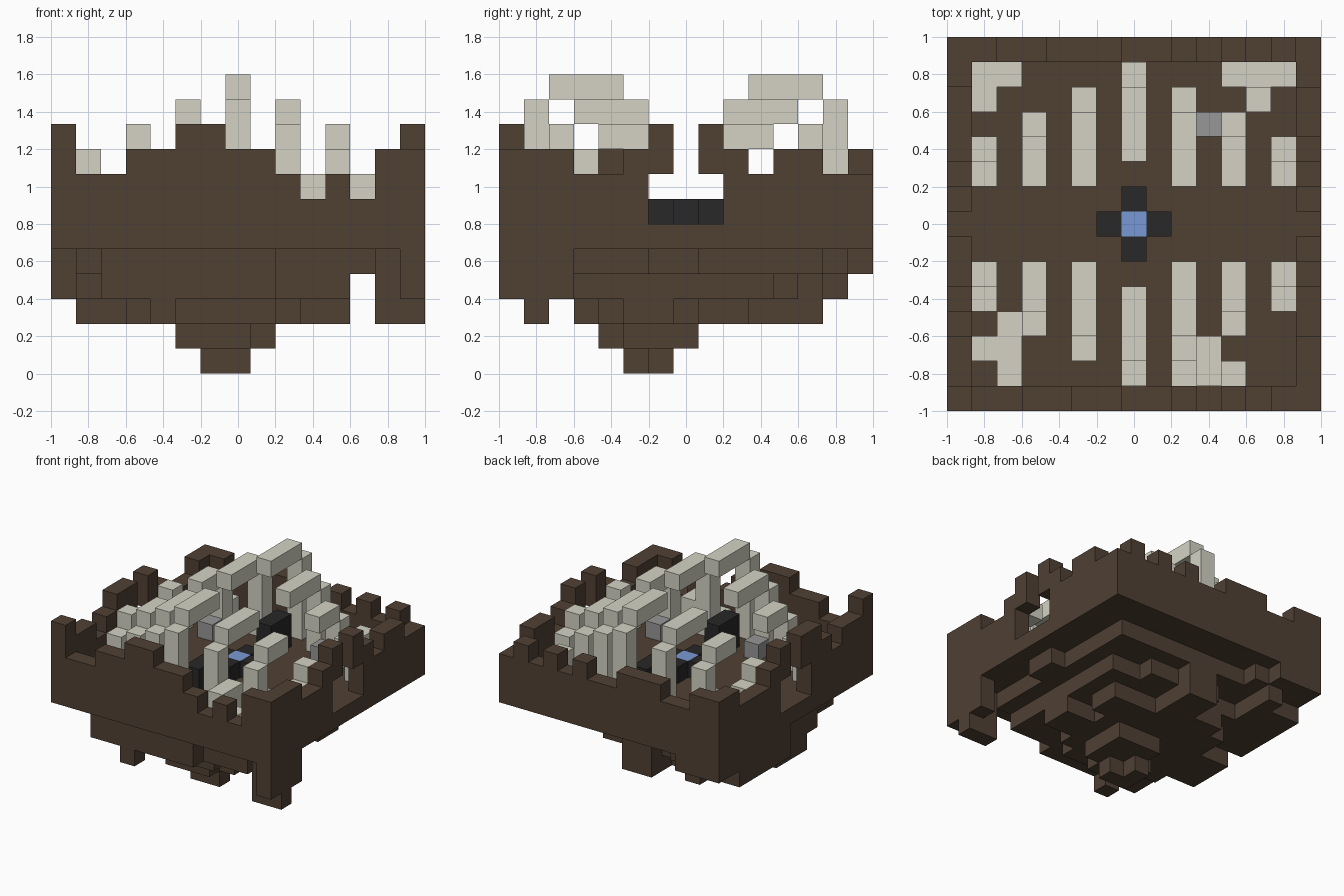
import bpy
import bmesh
import math
from mathutils import Vector

cube = bpy.data.objects.get("Cube")
if cube:
    bpy.data.objects.remove(cube, do_unlink=True)

N = 15            # blocks along each side
U = 2 / N         # block size
LAST = N - 1
FLOOR = 6         # level of the arena floor


def material(name, rgb):
    mat = bpy.data.materials.new(name)
    mat.use_nodes = True
    mat.diffuse_color = (*rgb, 1)
    bsdf = mat.node_tree.nodes["Principled BSDF"]
    bsdf.inputs["Base Color"].default_value = (*rgb, 1)
    bsdf.inputs["Roughness"].default_value = 0.9
    return mat


EARTH = material("dark earth brown", (0.080, 0.052, 0.034))
BONE = material("pale bone", (0.66, 0.65, 0.55))
COAL = material("charcoal", (0.021, 0.021, 0.021))
STONE = material("grey stone", (0.31, 0.31, 0.31))
WATER = material("blue water", (0.19, 0.32, 0.66))


def block(x, y, z, w=1, d=1, h=1):
    """Cells of a block of w by d by h units with its low corner at x, y, z."""
    return {(x + i, y + j, z + k) for i in range(w) for j in range(d) for k in range(h)}


def build(name, cells, mat):
    """Make one object from the exposed sides of a set of cells."""
    bm = bmesh.new()
    for cell in cells:
        for axis in range(3):
            for side in (-1, 1):
                near = list(cell)
                near[axis] += side
                if tuple(near) in cells:
                    continue
                n, u, v = Vector(), Vector(), Vector()
                n[axis] = side / 2
                u[(axis + 1) % 3] = 0.5
                v[(axis + 2) % 3] = 0.5 * side
                mid = Vector(cell) + Vector((0.5, 0.5, 0.5)) + n
                corners = (mid - u - v, mid + u - v, mid + u + v, mid - u + v)
                bm.faces.new([bm.verts.new((p.x * U - 1, p.y * U - 1, p.z * U)) for p in corners])
    bmesh.ops.remove_doubles(bm, verts=bm.verts, dist=U / 100)
    bmesh.ops.dissolve_limit(bm, angle_limit=math.radians(1), verts=bm.verts, edges=bm.edges)
    mesh = bpy.data.meshes.new(name)
    bm.to_mesh(mesh)
    bm.free()
    mesh.materials.append(mat)
    obj = bpy.data.objects.new(name, mesh)
    bpy.context.collection.objects.link(obj)
    return obj


# Floor slab and ruined walls; each letter is a wall height above the slab
HEIGHT = {"a": 1, "b": 2, "c": 3, "d": 4, "e": 5}
earth = block(0, 0, FLOOR - 1, N, N)
front, back = "eccddeeddcbcbdd", "ddccdddccdcdcdc"
left_side, right_side = "eddcdeaaadcccdd", "dddccdaaadcddcc"
for i in range(N):
    earth |= block(i, 0, FLOOR - 1, h=HEIGHT[front[i]])
    earth |= block(i, LAST, FLOOR - 1, h=HEIGHT[back[i]])
    earth |= block(0, i, FLOOR - 1, h=HEIGHT[left_side[i]])
    earth |= block(LAST, i, FLOOR - 1, h=HEIGHT[right_side[i]])
# Broken arch horns over both gateways
for x in (0, LAST):
    for y in (6, 8):
        earth |= block(x, y, 8, h=2)
build("walls_and_floor", earth, EARTH)

# Stepped rock underneath, layer by layer, reaching out to the back left corner
rock = block(2, 2, 4, 11, 11) | block(0, 8, 4, w=2, d=7) | block(2, 14, 4) | block(2, 13, 4, w=2)
rock |= block(2, 1, 4, w=7) | block(1, 3, 4, d=5) | block(13, 6, 4, d=2)
rock |= block(2, 2, 3, 10, 9) | block(2, 1, 3, w=7) | block(5, 11, 3, w=5) | block(6, 12, 3, w=2)
rock |= block(0, 8, 3, w=2, d=5) | block(1, 4, 3, d=4) | block(2, 11, 3, d=3)
rock |= block(3, 4, 2, 7, 6) | block(1, 5, 2, w=2, d=3) | block(10, 5, 2, w=2, d=2)
rock |= block(5, 3, 2, w=4) | block(4, 10, 2, w=4) | block(6, 11, 2, w=2, d=2)
rock |= block(4, 1, 2) | block(10, 8, 2, d=2)
rock |= block(5, 4, 1, 3, 2) | block(6, 5, 1, 3, 3) | block(6, 5, 0, 2, 1) | block(6, 6, 0)
build("underside_rock", rock, EARTH)

# Deep front corner
corner = block(LAST, 0, 3, d=3, h=2) | block(13, 1, 2, w=2, h=3)
build("corner_root", corner, EARTH)

# Arched ribs, shrinking away from the middle, mirrored front to back
for step in range(4):
    post_y, top = 13 - step, 11 - step
    beam_y = max(9, post_y - 3)
    for x in sorted({7 - 2 * step, 7 + 2 * step}):
        rib = block(x, post_y, FLOOR, h=top - FLOOR)
        rib |= block(x, beam_y, top, d=post_y - beam_y)
        build("rib_back", rib, BONE)
        build("rib_front", {(i, LAST - j, k) for i, j, k in rib}, BONE)

# Fallen bones in the corners
fallen = {
    "back_left": block(1, 12, FLOOR) | block(1, 13, FLOOR, w=2),
    "back_right": block(11, 13, FLOOR, w=3) | block(12, 12, FLOOR, h=2),
    "front_left": block(2, 1, FLOOR, d=3) | block(1, 2, FLOOR),
    "front_right": block(9, 1, FLOOR, w=3) | block(10, 1, FLOOR, d=2, h=2),
}
for place, cells in fallen.items():
    build("fallen_bones_" + place, cells, BONE)

# Loose stones
for x, y in ((10, 11), (3, 10), (5, 3), (11, 4)):
    build("loose_stone", block(x, y, FLOOR), STONE)

# Central well and the two dark altars
well = block(6, 7, FLOOR) | block(8, 7, FLOOR) | block(7, 6, FLOOR) | block(7, 8, FLOOR)
build("well_rim", well, COAL)
build("well_water", block(7, 7, FLOOR), WATER)
for y in (3, 10):
    build("altar", block(7, y, FLOOR, d=2, h=2), COAL)
